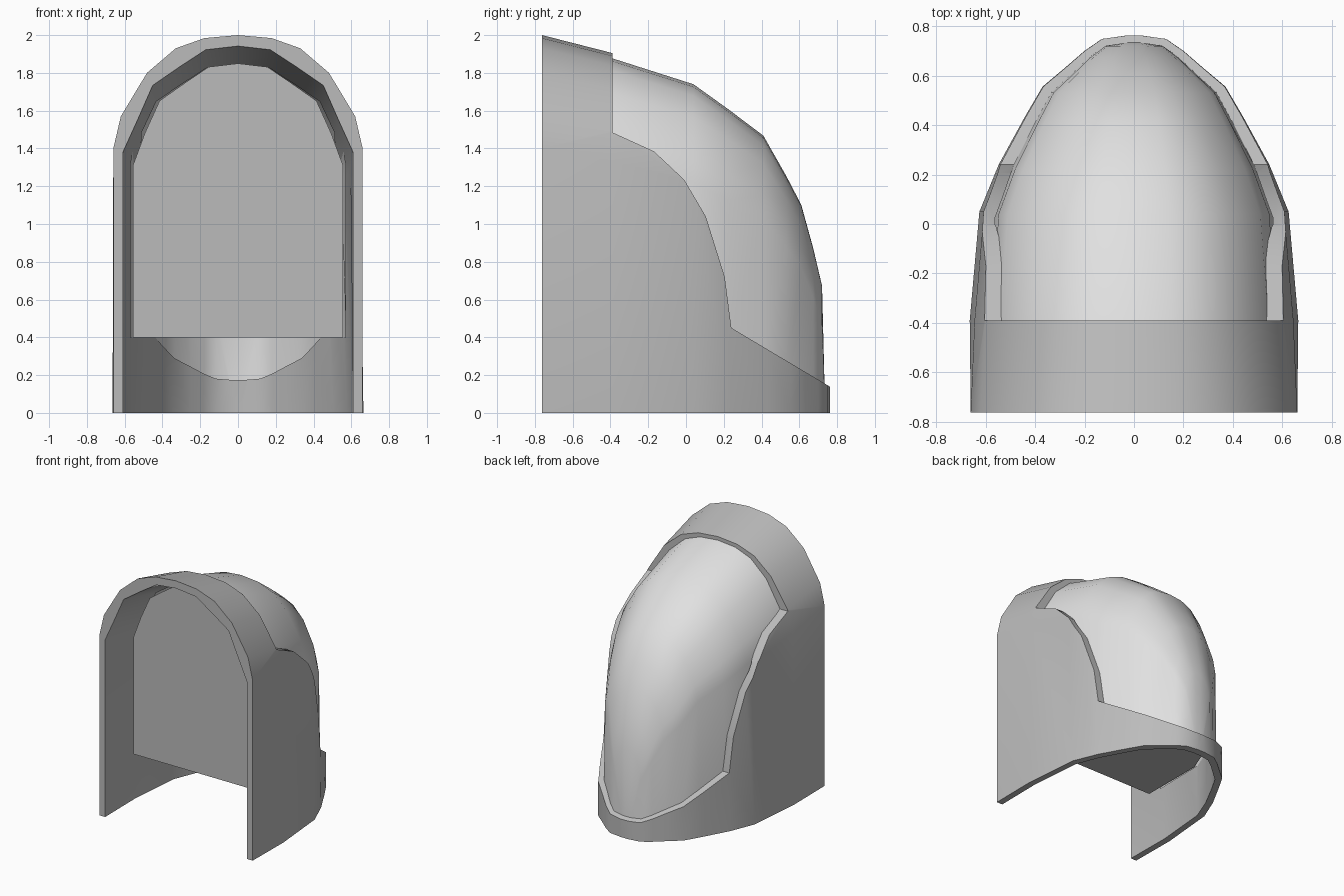
import bpy, bmesh, math

cube = bpy.data.objects.get("Cube")
if cube:
    bpy.data.objects.remove(cube, do_unlink=True)


def material(name, value):
    m = bpy.data.materials.new(name)
    m.use_nodes = True
    colour = (value, value, value, 1)
    m.diffuse_color = colour
    m.node_tree.nodes["Principled BSDF"].inputs["Base Color"].default_value = colour
    return m


SHELL_GREY = material("mid grey", 0.5)
PANE_GREY = material("light grey", 0.75)


def mirrored(half):
    return half + [(-u, v) for u, v in reversed(half[:-1])]


# Arches (fraction of width, fraction of height): outer skin and flatter lining
ARCH = mirrored([(1, 0), (1, 0.7), (0.94, 0.785), (0.73, 0.9), (0.5, 0.965), (0.27, 0.992), (0, 1)])
LINING = mirrored([(1, 0), (1, 0.71), (0.87, 0.8), (0.74, 0.893), (0.5, 0.945), (0.28, 0.99), (0, 1)])

# Stations from front to back: y, half width, height
FRONT, STEP, BACK = -0.762, -0.39, 0.762
STATIONS = [(FRONT, 0.66, 2.0), (STEP, 0.664, 1.905), (0.05, 0.625, 1.768),
            (0.24, 0.547, 1.635), (0.43, 0.443, 1.495), (0.555, 0.37, 1.28),
            (0.635, 0.275, 1.13), (0.7, 0.2, 0.9), (0.748, 0.13, 0.7),
            (BACK, 0.03, 0.15)]


def loft(bm, stations, arch, inset, side, widest=1.0, base=lambda y: 0):
    """Add rings of arch vertices, shrunk by the insets; return the rings."""
    rings = []
    for y, w, h in stations:
        yy = y - inset * max(0, y - STEP) / (BACK - STEP)
        ww = w * (1 - side / 0.66)
        lean = 0 if y == FRONT else 0.06
        ring = []
        for u, v in arch:
            x = u * ww * (1 - lean * v * v)
            x = max(-widest, min(widest, x))
            ring.append(bm.verts.new((x, yy, max(base(y), v * (h - inset)))))
        rings.append(ring)
    return rings


def skin(bm, rings):
    for a, b in zip(rings, rings[1:]):
        for i in range(len(a) - 1):
            bm.faces.new((a[i], a[i + 1], b[i + 1], b[i]))


def finish(bm, name, mat):
    bmesh.ops.recalc_face_normals(bm, faces=bm.faces)
    mesh = bpy.data.meshes.new(name)
    bm.to_mesh(mesh)
    bm.free()
    obj = bpy.data.objects.new(name, mesh)
    bpy.context.collection.objects.link(obj)
    mesh.materials.append(mat)
    return obj


def activate(obj):
    bpy.ops.object.select_all(action='DESELECT')
    obj.select_set(True)
    bpy.context.view_layer.objects.active = obj


def smooth(obj):
    activate(obj)
    bpy.ops.object.shade_smooth_by_angle(angle=math.radians(35))


# Hood shell: outer and inner skins joined by front rim, back end and bottom rims
bm = bmesh.new()
outer = loft(bm, STATIONS, ARCH, 0, 0)
inner = loft(bm, STATIONS, LINING, 0.058, 0.05)
skin(bm, outer)
skin(bm, inner)
skin(bm, [outer[0], inner[0]])
bm.faces.new(outer[-1])
bm.faces.new(inner[-1])
for k in range(len(outer) - 1):
    for i in (0, -1):
        bm.faces.new((outer[k][i], outer[k + 1][i], inner[k + 1][i], inner[k][i]))
bm.faces.new((outer[-1][0], outer[-1][-1], inner[-1][-1], inner[-1][0]))
shell = finish(bm, "hood_shell", SHELL_GREY)

# Window opening: side profile cut straight across the shell
PROFILE = [(STEP, 2.4), (STEP, 1.485), (-0.17, 1.385), (-0.01, 1.235), (0.105, 1.04),
           (0.205, 0.72), (0.24, 0.45), (0.76, 0.14), (1.2, 0.14), (1.2, 2.4)]
bm = bmesh.new()
left, right = [[bm.verts.new((x, y, z)) for y, z in PROFILE] for x in (1, -1)]
bm.faces.new(left)
bm.faces.new(right)
for i in range(len(left)):
    bm.faces.new((left[i - 1], left[i], right[i], right[i - 1]))
cutter = finish(bm, "window_cutter", SHELL_GREY)
cutter.hide_render = True
mod = shell.modifiers.new("window", 'BOOLEAN')
mod.operation = 'DIFFERENCE'
mod.solver = 'EXACT'
mod.object = cutter
activate(shell)
bpy.ops.object.modifier_apply(modifier=mod.name)
bpy.data.objects.remove(cutter, do_unlink=True)
smooth(shell)

# Window pane: a sheet behind the opening, its lower edge following the sill
bm = bmesh.new()
rings = loft(bm, STATIONS[1:], ARCH, 0.028, 0.064, widest=0.572,
             base=lambda y: 0.4 - 0.6 * max(0, y - 0.24))
skin(bm, rings)
bm.faces.new(rings[-1])
smooth(finish(bm, "window_pane", PANE_GREY))

# Inner body: flat front wall and flat underside, tucked inside the pane
bm = bmesh.new()
rings = loft(bm, [(-0.49, 0.663, 1.93)] + STATIONS[2:-1], LINING, 0.08, 0.073,
             widest=0.555, base=lambda y: 0.4)
skin(bm, rings)
bm.faces.new(rings[0])
bm.faces.new(rings[-1])
for a, b in zip(rings, rings[1:]):
    bm.faces.new((a[0], b[0], b[-1], a[-1]))
smooth(finish(bm, "inner_body", SHELL_GREY))
